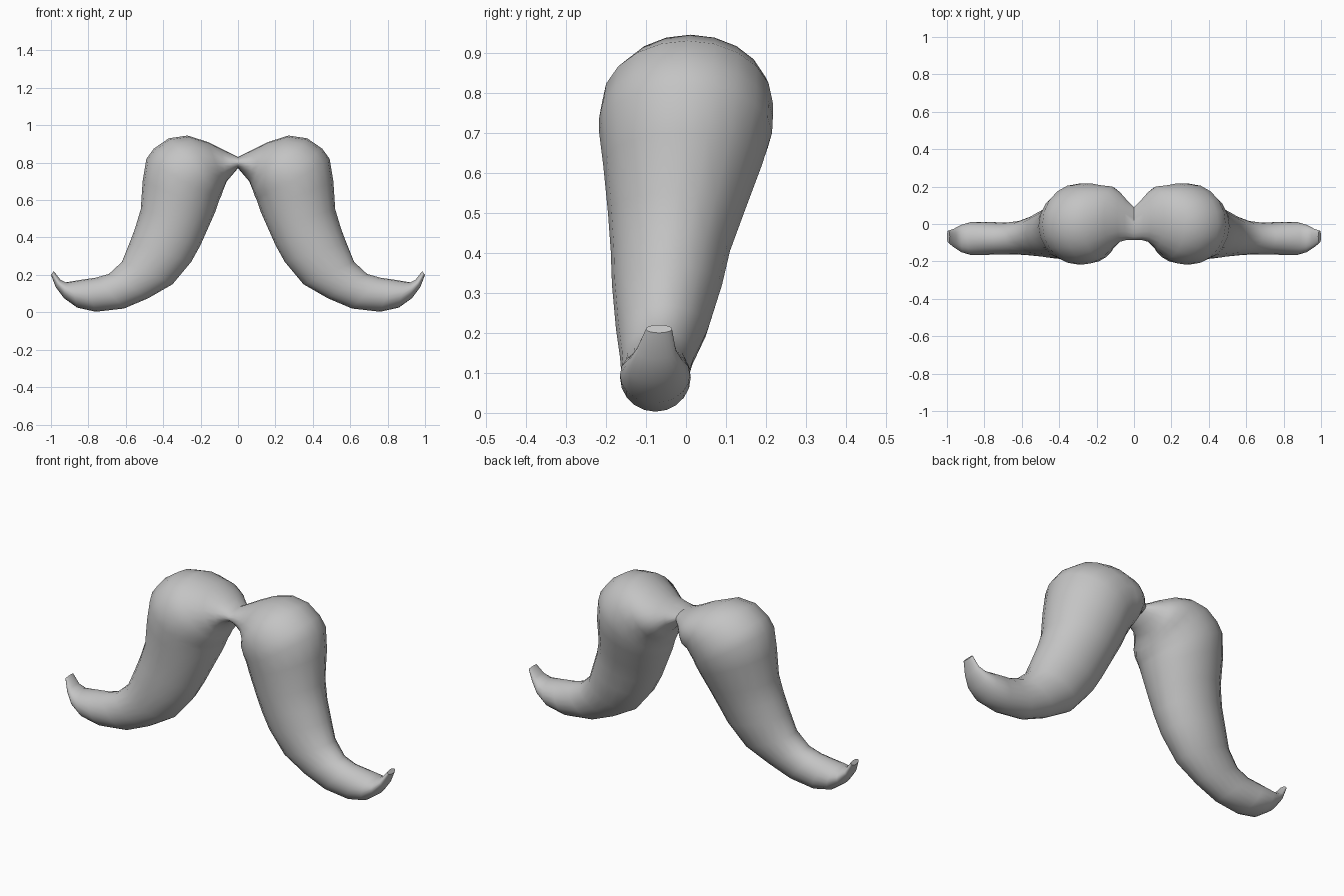
import bpy, bmesh, math
from mathutils import Vector

if "Cube" in bpy.data.objects:
    bpy.data.objects.remove(bpy.data.objects["Cube"])

SIDES = 20

# Cross-sections from the centre bridge to the curled tip:
# outer x, outer z, inner x, inner z, front y, back y
SECTIONS = [
    (0.00, 0.83, 0.00, 0.77, -0.085, 0.09),    # bridge
    (0.05, 0.855, 0.03, 0.735, -0.085, 0.13),
    (0.09, 0.875, 0.06, 0.70, -0.095, 0.17),
    (0.16, 0.91, 0.072, 0.67, -0.13, 0.20),
    (0.27, 0.945, 0.082, 0.645, -0.185, 0.207),  # round top
    (0.37, 0.93, 0.09, 0.62, -0.21, 0.217),
    (0.45, 0.875, 0.10, 0.60, -0.217, 0.217),
    (0.49, 0.82, 0.107, 0.58, -0.217, 0.215),
    (0.51, 0.70, 0.12, 0.54, -0.207, 0.19),
    (0.52, 0.55, 0.16, 0.45, -0.195, 0.145),   # long taper
    (0.55, 0.45, 0.20, 0.36, -0.188, 0.11),
    (0.58, 0.37, 0.25, 0.27, -0.185, 0.09),
    (0.62, 0.27, 0.35, 0.15, -0.175, 0.055),
    (0.69, 0.205, 0.48, 0.075, -0.165, 0.02),
    (0.76, 0.185, 0.61, 0.02, -0.162, 0.007),
    (0.83, 0.175, 0.76, 0.003, -0.165, 0.012),
    (0.89, 0.165, 0.86, 0.025, -0.165, 0.01),
    (0.92, 0.16, 0.93, 0.075, -0.15, -0.005),
    (0.95, 0.175, 0.975, 0.135, -0.125, -0.025),
    (0.985, 0.22, 1.00, 0.20, -0.10, -0.035),  # tip
]


def add_ring(bm, ox, oz, ix, iz, front, back):
    outer, inner = Vector((ox, 0, oz)), Vector((ix, 0, iz))
    centre = (outer + inner) / 2 + Vector((0, (front + back) / 2, 0))
    across = (outer - inner) / 2
    depth = Vector((0, (back - front) / 2, 0))
    angles = [2 * math.pi * i / SIDES for i in range(SIDES)]
    return [bm.verts.new(centre + across * math.cos(a) + depth * math.sin(a))
            for a in angles]


# One half, lofted through the sections and closed at the tip
bm = bmesh.new()
rings = [add_ring(bm, *s) for s in SECTIONS]
for a, b in zip(rings, rings[1:]):
    for i in range(SIDES):
        j = (i + 1) % SIDES
        bm.faces.new((a[i], a[j], b[j], b[i]))
bm.faces.new(rings[-1])
bmesh.ops.recalc_face_normals(bm, faces=bm.faces)
# Make sure the surface faces outward
if sum(f.normal.dot(f.calc_center_median() - Vector((0.3, 0, 0.7)))
       for f in bm.faces if f.calc_center_median().z > 0.6) < 0:
    bmesh.ops.reverse_faces(bm, faces=bm.faces)

mesh = bpy.data.meshes.new("moustache")
bm.to_mesh(mesh)
bm.free()
moustache = bpy.data.objects.new("moustache", mesh)
bpy.context.collection.objects.link(moustache)

grey = bpy.data.materials.new("light grey")
grey.diffuse_color = (0.55, 0.55, 0.55, 1)
grey.use_nodes = True
grey.node_tree.nodes["Principled BSDF"].inputs["Base Color"].default_value = grey.diffuse_color
mesh.materials.append(grey)

# Mirror to the other half, then smooth while keeping the centre crease
bpy.context.view_layer.objects.active = moustache
moustache.select_set(True)
mirror = moustache.modifiers.new("mirror", 'MIRROR')
mirror.merge_threshold = 0.001
bpy.ops.object.modifier_apply(modifier=mirror.name)
bpy.ops.object.shade_smooth_by_angle(angle=math.radians(50))
